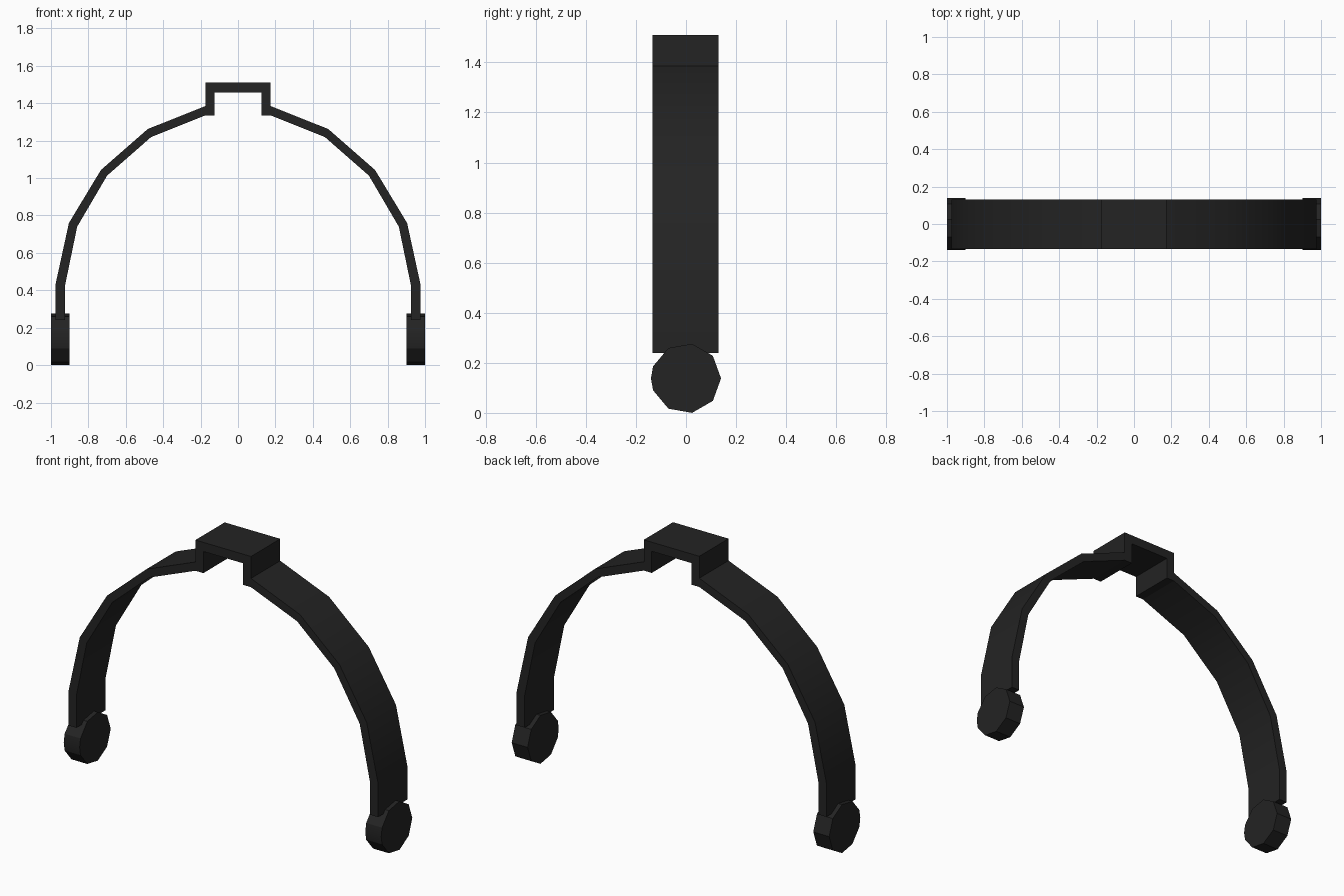
import bpy, bmesh
from math import cos, sin, radians

cube = bpy.data.objects.get("Cube")
if cube:
    bpy.data.objects.remove(cube, do_unlink=True)

black = bpy.data.materials.new("matte black")
black.use_nodes = True
color = (0.017, 0.017, 0.017, 1)
black.diffuse_color = color
black.node_tree.nodes["Principled BSDF"].inputs["Base Color"].default_value = color


def finish(name, bm, mirrored=False):
    """Turn a bmesh into a shaded object, optionally mirrored left to right."""
    bmesh.ops.recalc_face_normals(bm, faces=bm.faces)
    mesh = bpy.data.meshes.new(name)
    bm.to_mesh(mesh)
    bm.free()
    mesh.materials.append(black)
    obj = bpy.data.objects.new(name, mesh)
    bpy.context.collection.objects.link(obj)
    bpy.ops.object.select_all(action='DESELECT')
    obj.select_set(True)
    bpy.context.view_layer.objects.active = obj
    bpy.ops.object.shade_smooth_by_angle(angle=radians(30))
    if mirrored:
        obj.modifiers.new("Mirror", 'MIRROR').use_mirror_merge = False
    return obj


def extrude(bm, faces, offset):
    """Give flat faces depth along the offset vector."""
    result = bmesh.ops.extrude_face_region(bm, geom=faces, use_keep_orig=True)
    verts = [g for g in result["geom"] if isinstance(g, bmesh.types.BMVert)]
    bmesh.ops.translate(bm, verts=verts, vec=offset)


def band(name, outer, inner, y0, y1, mirrored=False):
    """A bent strip between an outer and an inner outline in the xz plane."""
    bm = bmesh.new()
    rows = [[bm.verts.new((x, y0, z)) for x, z in pair] for pair in zip(outer, inner)]
    faces = [bm.faces.new((a[0], b[0], b[1], a[1])) for a, b in zip(rows, rows[1:])]
    extrude(bm, faces, (0, y1 - y0, 0))
    return finish(name, bm, mirrored)


# Curved strap on both sides
band("side_strap",
     [(.976, .24), (.976, .43), (.904, .76), (.733, 1.043), (.483, 1.262), (.17, 1.387)],
     [(.925, .24), (.925, .425), (.86, .74), (.70, 1.013), (.465, 1.219), (.17, 1.337)],
     -.133, .13, True)

# Raised square bracket at the top
band("top_bracket",
     [(-.175, 1.335), (-.175, 1.51), (.175, 1.51), (.175, 1.335)],
     [(-.125, 1.335), (-.125, 1.458), (.125, 1.458), (.125, 1.335)],
     -.133, .13)

# Nine-sided pivot discs, with one extra point at the front
bm = bmesh.new()
angles = sorted([40 * i for i in range(9)] + [180])
rim = [bm.verts.new((.9, .14 * cos(radians(a)), .138 + .14 * sin(radians(a)))) for a in angles]
extrude(bm, [bm.faces.new(rim)], (.1, 0, 0))
finish("pivot_disc", bm, True)
